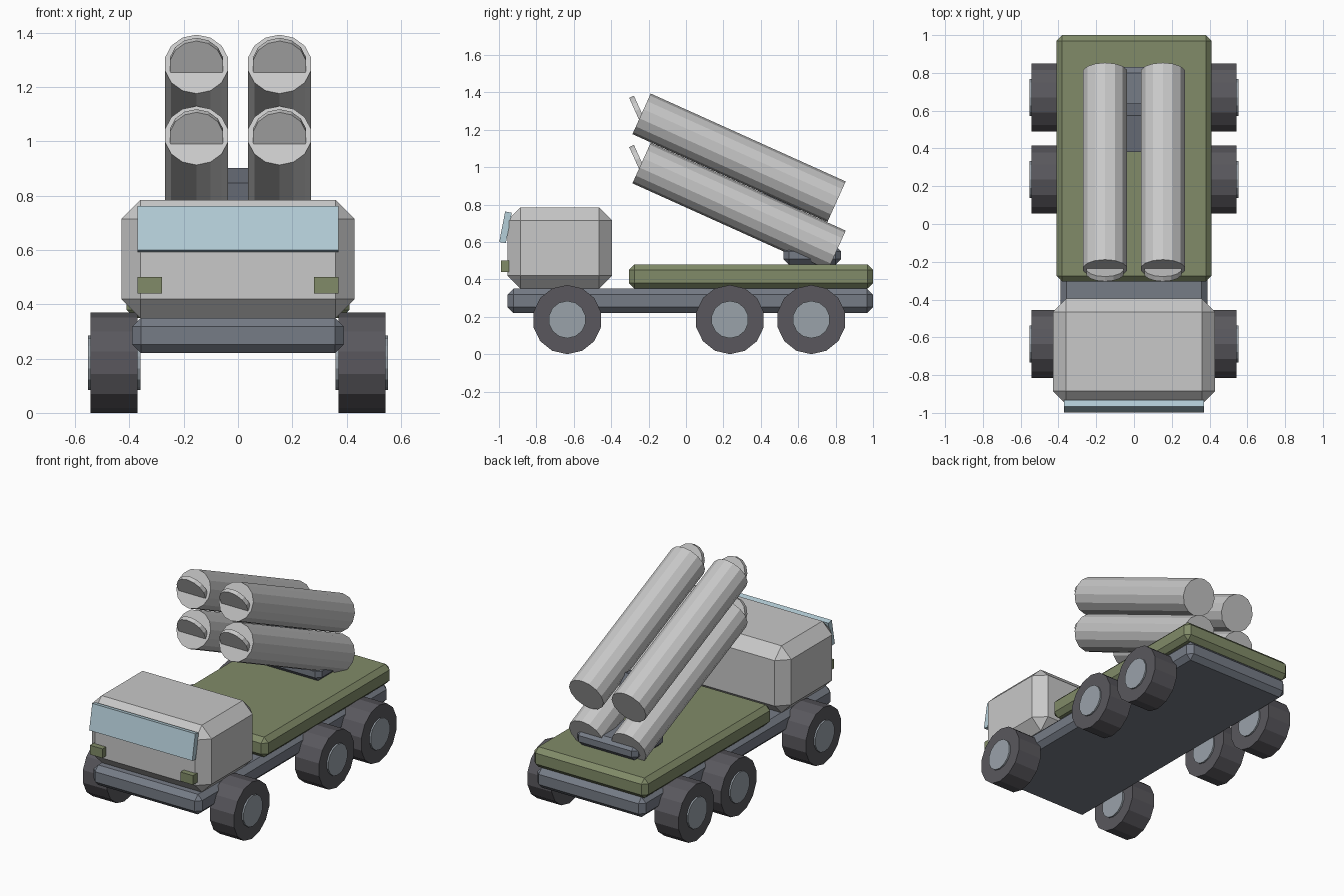
import bpy, math
from mathutils import Matrix, Vector

if "Cube" in bpy.data.objects:
    bpy.data.objects.remove(bpy.data.objects["Cube"])


def material(name, rgb):
    m = bpy.data.materials.new(name)
    m.diffuse_color = (*rgb, 1)
    m.use_nodes = True
    m.node_tree.nodes["Principled BSDF"].inputs["Base Color"].default_value = m.diffuse_color
    return m


GREY = material("light_grey", (0.58, 0.58, 0.58))
OLIVE = material("olive_green", (0.22, 0.26, 0.14))
STEEL = material("steel_grey", (0.18, 0.20, 0.24))
RUBBER = material("tyre_grey", (0.10, 0.097, 0.11))
HUB = material("hub_grey", (0.32, 0.36, 0.40))
GLASS = material("pale_blue", (0.46, 0.62, 0.69))


def box(name, lo, hi, mat, bevel=0.0, tilt=0.0):
    """Box between two corners, chamfered, tilted about x around its centre."""
    lo, hi = Vector(lo), Vector(hi)
    bpy.ops.mesh.primitive_cube_add(size=1)
    ob = bpy.context.object
    ob.name = name
    ob.data.transform(Matrix.Diagonal((*(hi - lo), 1)))
    ob.location = (lo + hi) / 2
    ob.rotation_euler.x = math.radians(tilt)
    ob.data.materials.append(mat)
    if bevel:
        b = ob.modifiers.new("chamfer", "BEVEL")
        b.width, b.segments = bevel, 1
    return ob


def cylinder(name, start, end, radius, mat, sides=14):
    """Flat-sided cylinder between two points, with a corner at the top."""
    start, end = Vector(start), Vector(end)
    axis = (end - start).normalized()
    bpy.ops.mesh.primitive_cylinder_add(vertices=sides, radius=radius,
                                        depth=(end - start).length)
    ob = bpy.context.object
    ob.name = name
    up = Vector((0, 0, 1))
    up = (up - axis * up.dot(axis)).normalized()
    rot = Matrix((up.cross(axis), up, axis)).transposed()
    ob.data.transform(rot.to_4x4())
    ob.location = (start + end) / 2
    ob.data.materials.append(mat)
    return ob


# Chassis, cargo bed and cab
box("chassis", (-0.39, -0.955, 0.22), (0.39, 1.0, 0.35), STEEL, 0.032)
box("bed", (-0.41, -0.305, 0.35), (0.41, 1.0, 0.48), OLIVE, 0.03)
box("cab", (-0.43, -0.955, 0.35), (0.43, -0.395, 0.785), GREY, 0.07)

# Windscreen, leaning back
box("windscreen", (-0.37, -0.983, 0.595), (0.37, -0.947, 0.761), GLASS, tilt=-11)

for side, label in ((-1, "left"), (1, "right")):
    # Headlights
    x0, x1 = sorted((side * 0.28, side * 0.37))
    box(f"headlight_{label}", (x0, -0.99, 0.44), (x1, -0.94, 0.50), OLIVE)

    # Wheels with hubs standing slightly proud on both faces
    for i, y in enumerate((-0.635, 0.235, 0.67)):
        cylinder(f"tyre_{label}_{i}", (side * 0.37, y, 0.185),
                 (side * 0.543, y, 0.185), 0.185, RUBBER)
        cylinder(f"hub_{label}_{i}", (side * 0.36, y, 0.185),
                 (side * 0.553, y, 0.185), 0.10, HUB)

    # Launch tubes, each with a lid disc tipped forward out of the mouth
    for z, row in ((1.285, "upper"), (1.022, "lower")):
        x = side * 0.153
        cylinder(f"tube_{row}_{label}", (x, -0.2375, z), (x, 0.805, z - 0.47),
                 0.119, GREY)
        lid = Vector((x, -0.25, z))
        half = Vector((0, 0.911, 0.412)) * 0.014
        cylinder(f"lid_{row}_{label}", lid - half, lid + half, 0.10, GREY)

# Launcher base and tilted support between the tubes
box("launcher_base", (-0.22, 0.52, 0.48), (0.22, 0.83, 0.58), STEEL, 0.03)
box("launcher_support", (-0.06, 0.41, 0.65), (0.06, 0.61, 0.88), STEEL, tilt=16)
